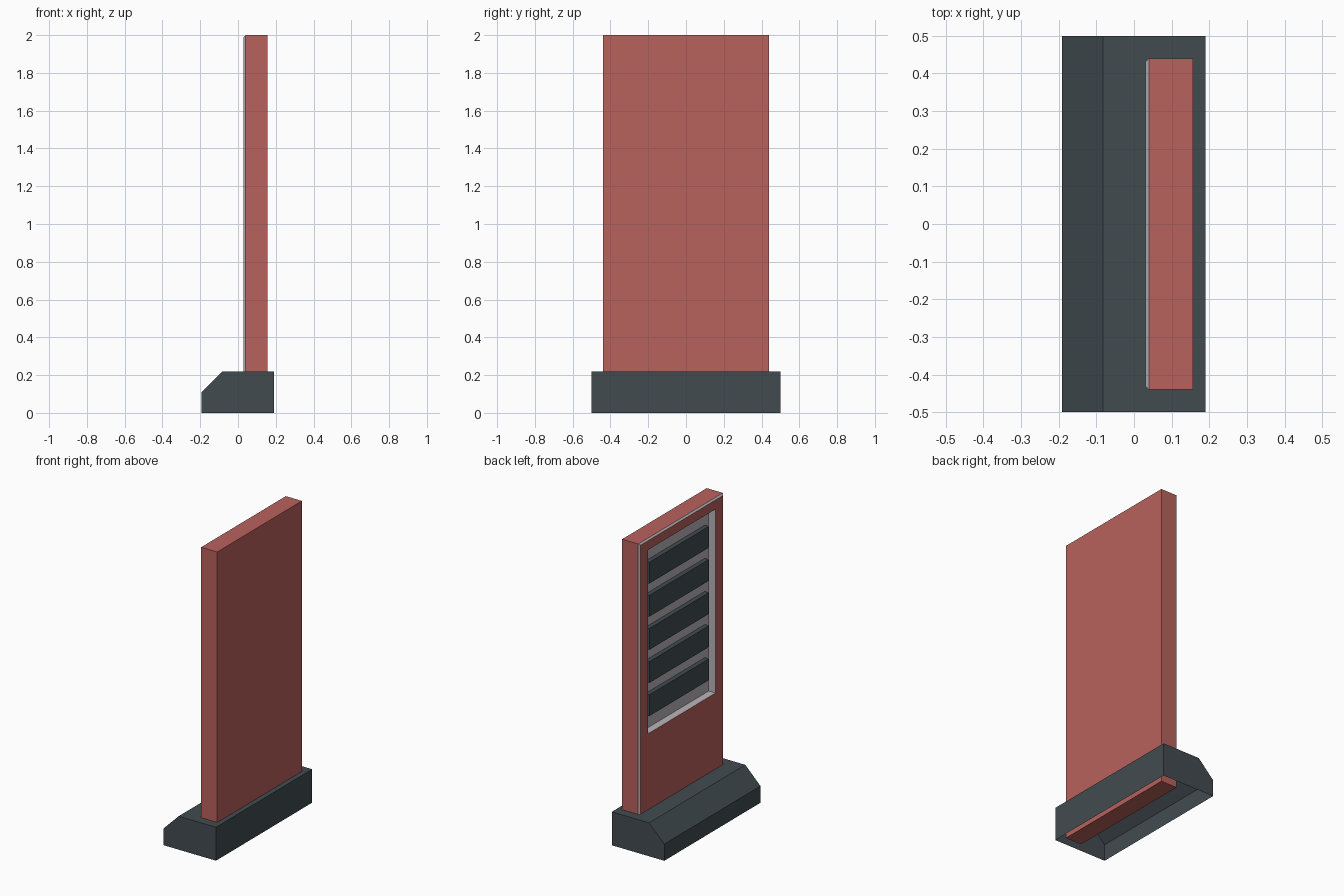
import bpy, bmesh

if "Cube" in bpy.data.objects:
    bpy.data.objects.remove(bpy.data.objects["Cube"])


def material(name, rgb):
    m = bpy.data.materials.new(name)
    m.diffuse_color = (*rgb, 1.0)
    m.use_nodes = True
    m.node_tree.nodes["Principled BSDF"].inputs["Base Color"].default_value = m.diffuse_color
    return m


RED = material("muted red", (0.48, 0.122, 0.107))
SLATE = material("dark slate", (0.054, 0.071, 0.080))
GREY = material("light grey", (0.49, 0.46, 0.49))


def finish(name, bm, mats):
    bmesh.ops.recalc_face_normals(bm, faces=bm.faces)
    mesh = bpy.data.meshes.new(name)
    bm.to_mesh(mesh)
    bm.free()
    for m in mats:
        mesh.materials.append(m)
    obj = bpy.data.objects.new(name, mesh)
    bpy.context.collection.objects.link(obj)
    return obj


# Foot: chamfered profile extruded along y, hollow and open underneath
bm = bmesh.new()
profile = [(-0.192, 0), (-0.192, 0.11), (-0.082, 0.22), (0.19, 0.22), (0.19, 0)]
ends = [[bm.verts.new((x, y, z)) for x, z in profile] for y in (-0.5, 0.5)]
for loop in ends:
    bm.faces.new(loop)
for i in range(len(profile) - 1):
    bm.faces.new((ends[0][i], ends[0][i + 1], ends[1][i + 1], ends[1][i]))
finish("foot", bm, [SLATE])

# Display board: rectangular rings lofted from the back, round the
# grey chamfered edge, over the red face and into the grey recess
bm = bmesh.new()
sections = [  # x, half width, bottom, top, material of the band leading here
    (0.157, 0.44, 0.0, 2.0, 0),
    (0.04, 0.44, 0.0, 2.0, 0),
    (0.03, 0.43, 0.01, 1.99, 1),
    (0.03, 0.35, 0.72, 1.93, 0),
    (0.08, 0.35, 0.72, 1.93, 1),
]
rings = [[bm.verts.new((x, y, z)) for y, z in ((-w, b), (w, b), (w, t), (-w, t))]
         for x, w, b, t, _ in sections]
for k in range(1, len(rings)):
    for i in range(4):
        j = (i + 1) % 4
        f = bm.faces.new((rings[k - 1][i], rings[k - 1][j], rings[k][j], rings[k][i]))
        f.material_index = sections[k][4]
bm.faces.new(rings[0])
bm.faces.new(rings[-1]).material_index = 1
finish("display_board", bm, [RED, GREY])

# Five slats standing proud of the recess back
for n in range(5):
    bm = bmesh.new()
    bmesh.ops.create_cube(bm, size=1)
    bmesh.ops.scale(bm, vec=(0.032, 0.62, 0.14), verts=bm.verts)
    bmesh.ops.translate(bm, vec=(0.066, 0, 0.885 + 0.218 * n), verts=bm.verts)
    finish(f"slat_{n + 1}", bm, [SLATE])
